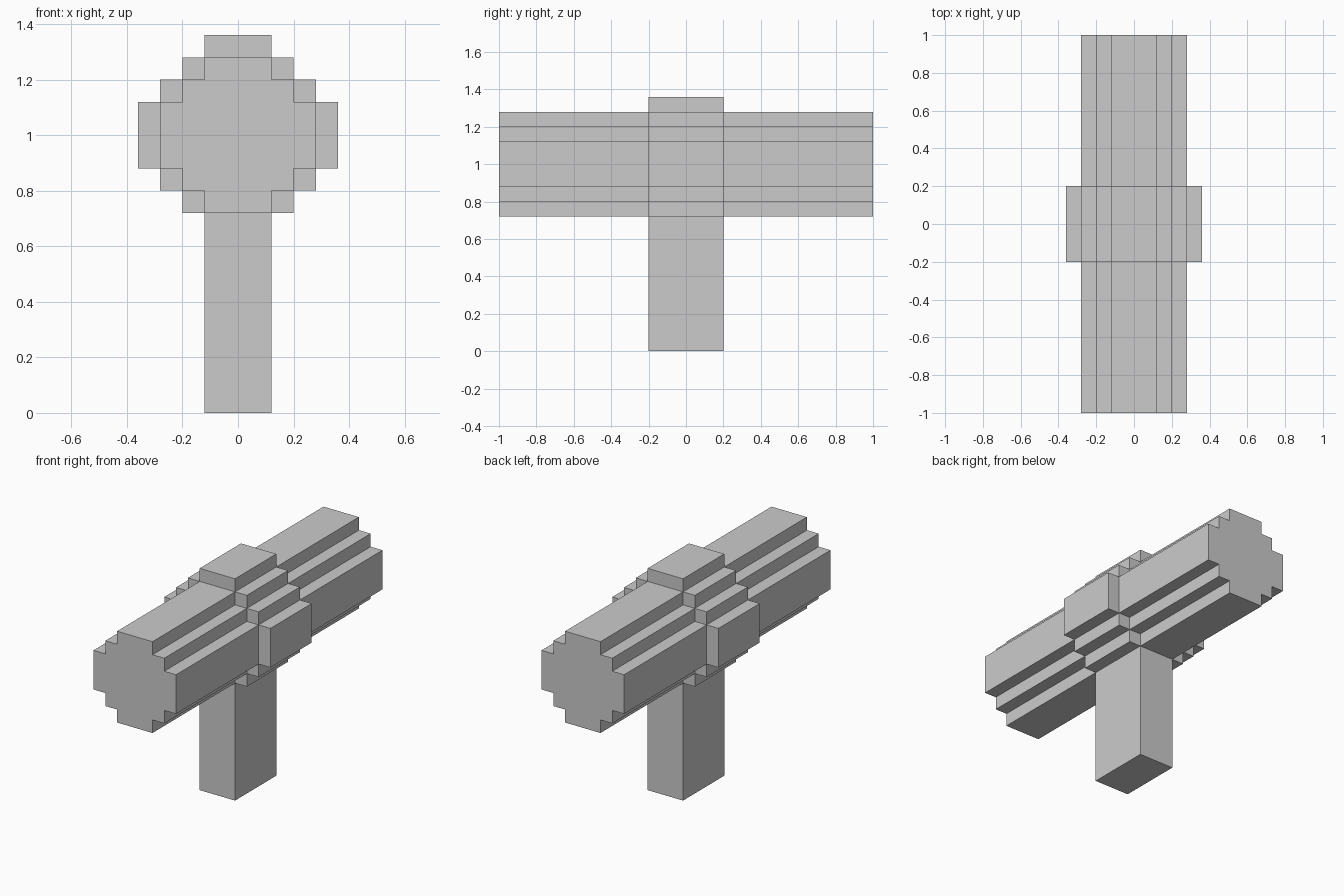
import bpy, bmesh

if "Cube" in bpy.data.objects:
    bpy.data.objects.remove(bpy.data.objects["Cube"])

STEP = 0.08      # size of one stair step
CENTER_Z = 1.0   # height of the head's axis


def extrude_profile(name, points, half_depth):
    """Extrude an XZ outline along Y, centred on y = 0."""
    bm = bmesh.new()
    face = bm.faces.new([bm.verts.new((x, -half_depth, z)) for x, z in points])
    new = bmesh.ops.extrude_face_region(bm, geom=[face])["geom"]
    verts = [v for v in new if isinstance(v, bmesh.types.BMVert)]
    bmesh.ops.translate(bm, verts=verts, vec=(0, 2 * half_depth, 0))
    bmesh.ops.recalc_face_normals(bm, faces=bm.faces)
    mesh = bpy.data.meshes.new(name)
    bm.to_mesh(mesh)
    bm.free()
    obj = bpy.data.objects.new(name, mesh)
    bpy.context.collection.objects.link(obj)
    return obj


def stepped_round(radius, flat=0.12):
    """Blocky circle: one stepped quadrant turned four times."""
    quad = [(radius, flat)]
    while quad[-1][0] > flat + 0.001:
        x, z = quad[-1]
        quad.append((x - STEP, z))
        if x - STEP > flat + 0.001:
            quad.append((x - STEP, z + STEP))
    # the last corner rises to the flat top
    quad.append((flat, radius))
    points = []
    for _ in range(4):
        points += quad
        quad = [(-z, x) for x, z in quad]
    return [(x, CENTER_Z + z) for x, z in points]


# Long hammer head
extrude_profile("head", stepped_round(0.28), 1.0)

# Collar wrapped around the middle of the head
extrude_profile("collar", stepped_round(0.36), 0.2)

# Handle, meeting the underside of the collar
top = CENTER_Z - 0.36
extrude_profile("handle", [(-0.12, 0), (0.12, 0), (0.12, top), (-0.12, top)], 0.2)
